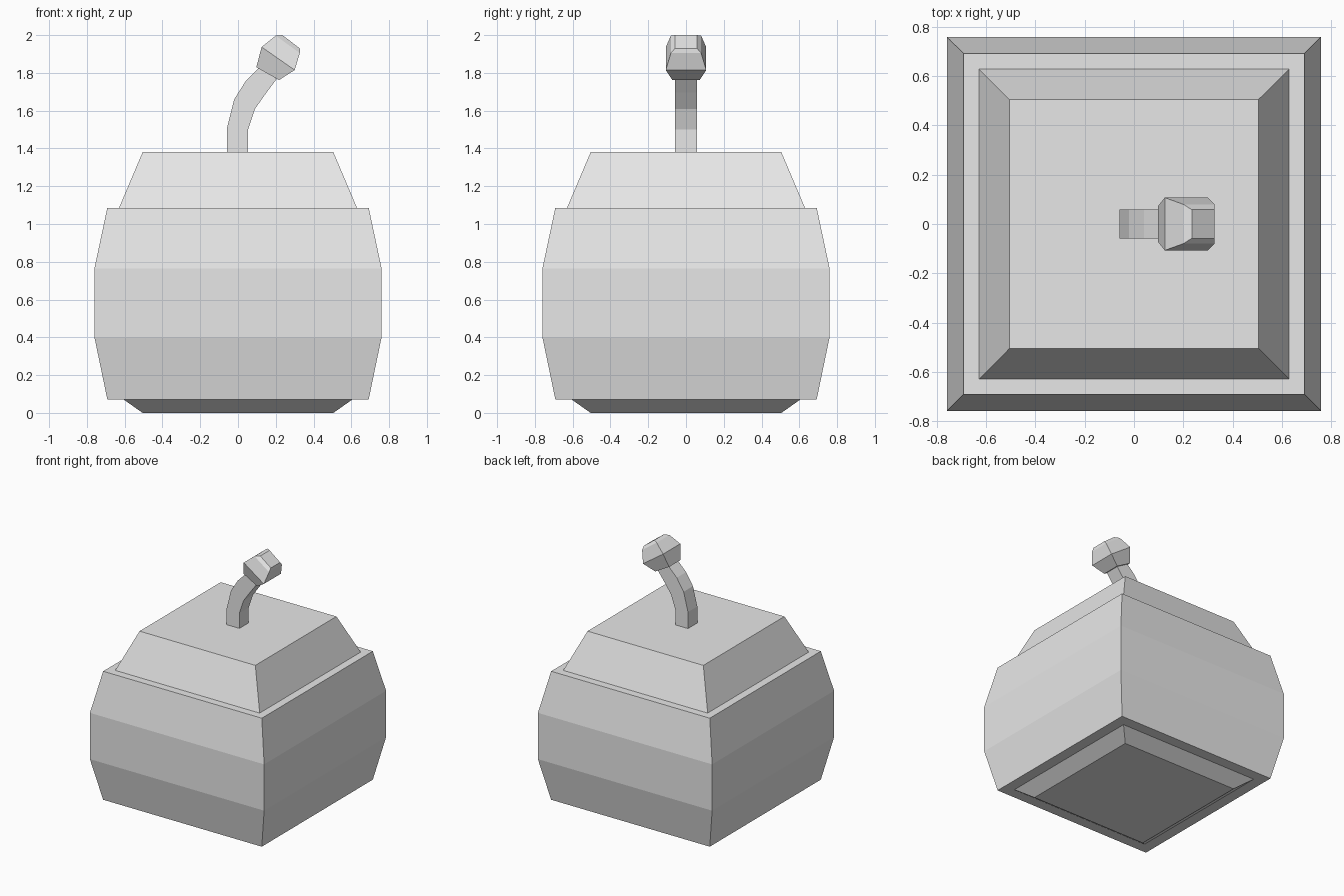
import bpy, bmesh

if "Cube" in bpy.data.objects:
    bpy.data.objects.remove(bpy.data.objects["Cube"])

grey = bpy.data.materials.new("light_grey")
grey.diffuse_color = (0.8, 0.8, 0.8, 1)
grey.use_nodes = True
grey.node_tree.nodes["Principled BSDF"].inputs["Base Color"].default_value = grey.diffuse_color


def loft(name, rings, cap_start=False, cap_end=False):
    """Skin four-sided rings given as (left x, left z, right x, right z, half depth)."""
    bm = bmesh.new()
    loops = []
    for lx, lz, rx, rz, d in rings:
        loops.append([bm.verts.new(p) for p in
                      ((lx, -d, lz), (rx, -d, rz), (rx, d, rz), (lx, d, lz))])
    for a, b in zip(loops, loops[1:]):
        for i in range(4):
            j = (i + 1) % 4
            bm.faces.new((a[i], a[j], b[j], b[i]))
    if cap_start:
        bm.faces.new(loops[0][::-1])
    if cap_end:
        bm.faces.new(loops[-1])
    mesh = bpy.data.meshes.new(name)
    bm.to_mesh(mesh)
    bm.free()
    mesh.materials.append(grey)
    obj = bpy.data.objects.new(name, mesh)
    bpy.context.collection.objects.link(obj)
    return obj


def square(half, z):
    return (-half, z, half, z, half)


# Tapered foot, narrower at the floor
loft("foot", [square(0.505, 0), square(0.607, 0.072)], cap_start=True)

# Barrel-sided body with flat rims underneath and on top
loft("body", [square(0.607, 0.072), square(0.692, 0.072), square(0.76, 0.4),
              square(0.76, 0.765), square(0.692, 1.085), square(0.63, 1.085)])

# Sloped lid
loft("lid", [square(0.63, 1.085), square(0.505, 1.38)], cap_end=True)

# Curved square stem
loft("stem", [(-0.058, 1.38, 0.053, 1.38, 0.058),
              (-0.058, 1.51, 0.053, 1.50, 0.058),
              (-0.02, 1.66, 0.09, 1.61, 0.058),
              (0.04, 1.755, 0.15, 1.695, 0.058),
              (0.11, 1.825, 0.205, 1.768, 0.058)])

# Faceted knob at the stem tip
loft("knob", [(0.097, 1.83, 0.217, 1.762, 0.072),
              (0.125, 1.937, 0.30, 1.815, 0.107),
              (0.20, 1.997, 0.327, 1.905, 0.08),
              (0.235, 2.0, 0.327, 1.93, 0.058)], cap_start=True, cap_end=True)
